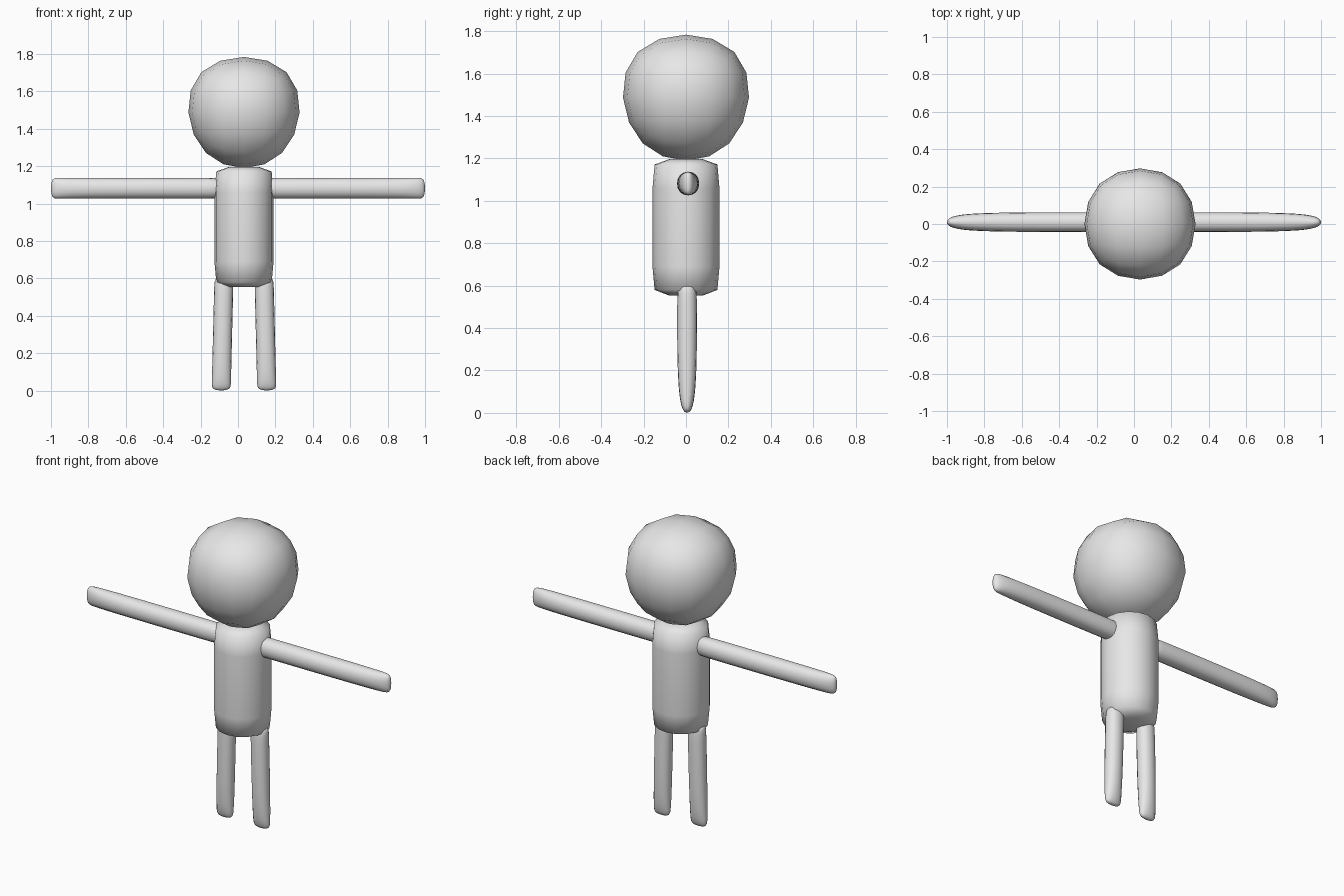
import bpy, bmesh, math
from mathutils import Vector

default = bpy.data.objects.get("Cube")
if default:
    bpy.data.objects.remove(default, do_unlink=True)

grey = bpy.data.materials.new("light grey")
grey.use_nodes = True
grey.diffuse_color = (0.8, 0.8, 0.8, 1)
grey.node_tree.nodes["Principled BSDF"].inputs["Base Color"].default_value = (0.8, 0.8, 0.8, 1)

MID = 0.032  # centre line of head, body and legs


def loft(name, rings, levels=0):
    """Skin equal-length rings of points, cap both ends, smooth the result."""
    bm = bmesh.new()
    loops = [[bm.verts.new(p) for p in ring] for ring in rings]
    n = len(loops[0])
    for a, b in zip(loops, loops[1:]):
        for i in range(n):
            j = (i + 1) % n
            bm.faces.new((a[i], a[j], b[j], b[i]))
    bm.faces.new(loops[0][::-1])
    bm.faces.new(loops[-1])
    bmesh.ops.recalc_face_normals(bm, faces=bm.faces)
    for f in bm.faces:
        f.smooth = True
    mesh = bpy.data.meshes.new(name)
    bm.to_mesh(mesh)
    bm.free()
    mesh.materials.append(grey)
    obj = bpy.data.objects.new(name, mesh)
    bpy.context.collection.objects.link(obj)
    if levels:
        mod = obj.modifiers.new("Rounding", 'SUBSURF')
        mod.levels = mod.render_levels = levels
    return obj


def square(centre, u, v):
    c, u, v = Vector(centre), Vector(u), Vector(v)
    return [c + u + v, c - u + v, c - u - v, c + u - v]


def limb(name, start, end, wide, thin):
    """Rounded limb whose far end narrows to a wedge along the thin axis."""
    start, end = Vector(start), Vector(end)
    length = (end - start).length
    wide, thin = Vector(wide) / 0.917, Vector(thin) / 0.917
    stations = [(0, 0.9), (0.03, 1), (length - 0.2, 1), (length - 0.04, 0.7), (length, 0.25)]
    rings = [square(start.lerp(end, d / length), wide, thin * s) for d, s in stations]
    return loft(name, rings, 2)


# Head: rounded cube, slightly wider at the top
h = 0.354
loft("head", [square((MID, 0, 1.487 + s * h), (h * (1 + 0.125 * s), 0, 0),
                     (0, h * (1 + 0.125 * s), 0)) for s in (-1, 1)], 2)

# Body: round barrel with chamfered ends
profile = [(0.553, 0.078), (0.58, 0.148), (0.69, 0.158),
           (1.06, 0.158), (1.172, 0.148), (1.197, 0.078)]
angles = [math.tau * i / 16 for i in range(16)]
loft("body", [[(MID + r * math.cos(a), r * math.sin(a), z) for a in angles]
              for z, r in profile])

# Arms and legs
for side, s in (("left", 1), ("right", -1)):
    limb(side + "_arm", (s * 0.09, 0.01, 1.082), (s * 1.003, 0.01, 1.082),
         (0, 0, 0.056), (0, 0.053, 0))
    limb(side + "_leg", (MID + s * 0.107, 0.005, 0.607), (MID + s * 0.122, 0.005, -0.002),
         (0.051, 0, 0), (0, 0.047, 0))
